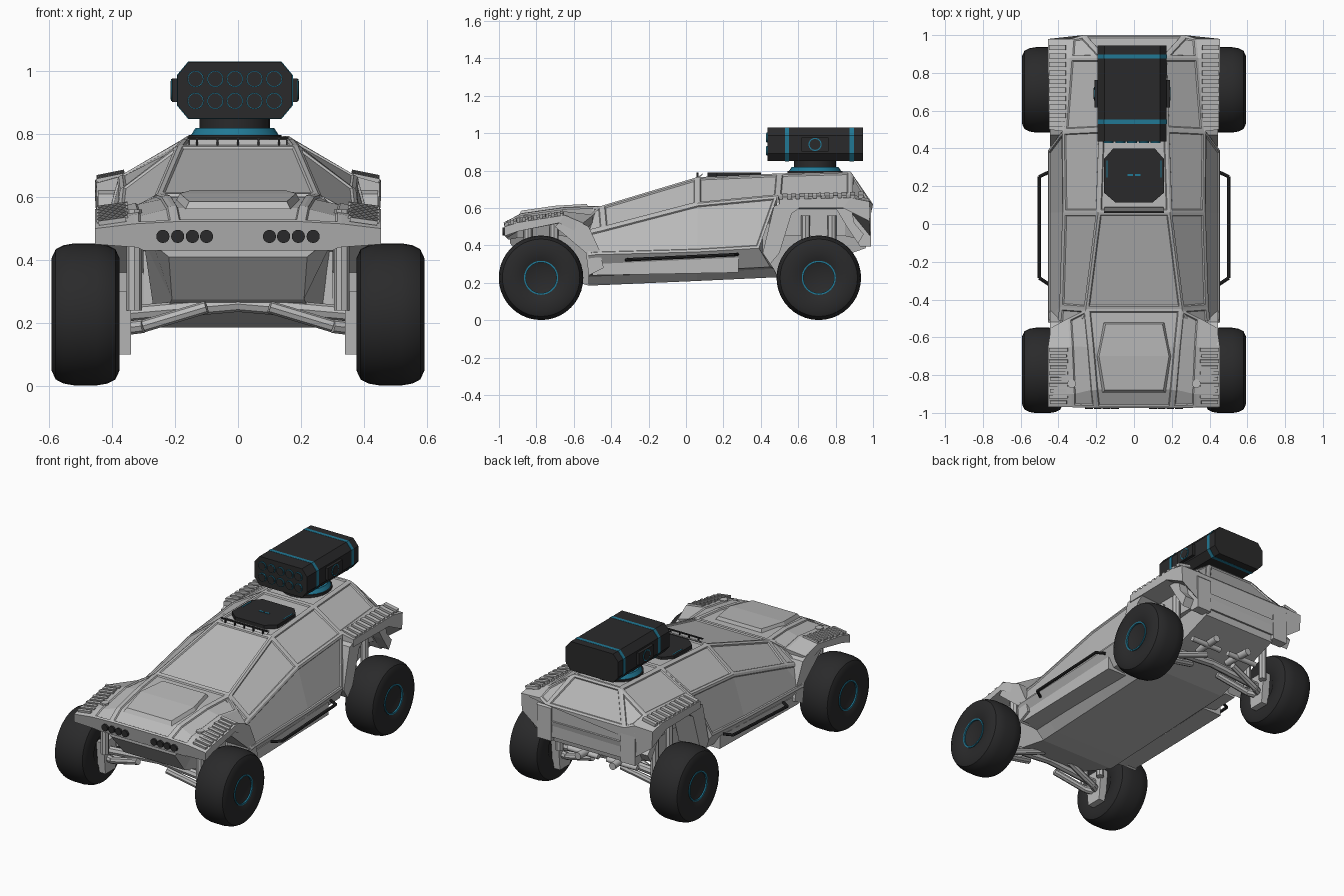
import bpy, bmesh, math
from mathutils import Vector, Matrix, Euler

cube = bpy.data.objects.get("Cube")
if cube:
    bpy.data.objects.remove(cube, do_unlink=True)


def material(name, rgb):
    m = bpy.data.materials.new(name)
    m.use_nodes = True
    m.diffuse_color = (*rgb, 1)
    m.node_tree.nodes["Principled BSDF"].inputs["Base Color"].default_value = (*rgb, 1)
    return m


GREY = material("body grey", (0.5, 0.5, 0.5))
BLACK = material("matt black", (0.023, 0.023, 0.024))
BLUE = material("accent blue", (0.015, 0.19, 0.3))


def finish(name, bm, mat, mirror=False, smooth=False):
    bmesh.ops.recalc_face_normals(bm, faces=bm.faces)
    me = bpy.data.meshes.new(name)
    bm.to_mesh(me)
    bm.free()
    me.materials.append(mat)
    ob = bpy.data.objects.new(name, me)
    bpy.context.collection.objects.link(ob)
    if mirror:
        ob.modifiers.new("mirror", "MIRROR").use_clip = False
    if smooth:
        bpy.ops.object.select_all(action="DESELECT")
        ob.select_set(True)
        bpy.context.view_layer.objects.active = ob
        bpy.ops.object.shade_smooth_by_angle(angle=math.radians(35))
    return ob


def skin(bm, rings):
    """Join closed rings into a capped solid; return its faces band by band."""
    vs = [[bm.verts.new(p) for p in r] for r in rings]
    n = len(vs[0])
    bands = [[bm.faces.new((a[i], a[(i + 1) % n], b[(i + 1) % n], b[i]))
              for a, b in zip(vs, vs[1:])] for i in range(n)]
    bm.faces.new(vs[0])
    bm.faces.new(vs[-1])
    return bands


def loft(name, halves, mat=GREY, joined=(), split=()):
    """Symmetric hull from half sections, with grooved panels on chosen bands."""
    bm = bmesh.new()
    bands = skin(bm, [h + [(-x, y, z) for x, y, z in reversed(h)] for h in halves])
    bmesh.ops.recalc_face_normals(bm, faces=bm.faces)
    last = len(bands) - 2
    groups = [bands[j] for i in joined for j in {i, last - i}]
    groups += [[f] for i in split for j in {i, last - i} for f in bands[j]]
    for g in groups:
        for width, depth in ((0.014, 0), (0.005, -0.007)):
            bmesh.ops.inset_region(bm, faces=g, thickness=width, depth=depth,
                                   use_even_offset=True, use_boundary=True)
    return finish(name, bm, mat)


def prism(name, outline, x0, x1, mat=GREY, mirror=True):
    """Side outline in y, z stretched across x."""
    bm = bmesh.new()
    skin(bm, [[(x, y, z) for y, z in outline] for x in (x0, x1)])
    return finish(name, bm, mat, mirror)


def add_rod(bm, p, q, r, r2=None, n=12):
    p, q = Vector(p), Vector(q)
    d = q - p
    m = Matrix.Translation((p + q) / 2) @ d.to_track_quat("Z", "Y").to_matrix().to_4x4()
    bmesh.ops.create_cone(bm, cap_ends=True, segments=n, radius1=r,
                          radius2=r if r2 is None else r2, depth=d.length, matrix=m)


def rods(name, items, mat=GREY, mirror=False, n=12):
    bm = bmesh.new()
    for it in items:
        add_rod(bm, *it, n=n)
    return finish(name, bm, mat, mirror, smooth=n > 8)


def boxes(name, items, mat=GREY, mirror=False, tilt=(0, 0, 0)):
    """Each item: centre, size; all share one tilt."""
    bm = bmesh.new()
    turn = Euler(tilt).to_matrix().to_4x4()
    for c, s in items:
        bmesh.ops.create_cube(bm, size=1, matrix=Matrix.Translation(c) @ turn @ Matrix.Diagonal((*s, 1)))
    return finish(name, bm, mat, mirror)


def lathe(name, profile, centre, mat, steps=40):
    """Profile of (radius, x) spun about the x axis, mirrored to both sides."""
    bm = bmesh.new()
    vs = [bm.verts.new((x, 0, r)) for r, x in profile]
    es = [bm.edges.new(e) for e in zip(vs, vs[1:])]
    bmesh.ops.spin(bm, geom=vs + es, cent=(0, 0, 0), axis=(1, 0, 0),
                   angle=math.tau, steps=steps)
    bmesh.ops.remove_doubles(bm, verts=bm.verts, dist=0.0005)
    bmesh.ops.translate(bm, verts=bm.verts, vec=centre)
    return finish(name, bm, mat, True, True)


# Cabin and middle body
loft("cabin", [
    [(.26, -.52, .185), (.31, -.52, .235), (.39, -.52, .245), (.455, -.52, .345), (.40, -.54, .47), (.27, -.50, .60)],
    [(.26, -.40, .19), (.31, -.40, .24), (.39, -.40, .25), (.455, -.49, .35), (.39, -.44, .495), (.255, -.45, .612)],
    [(.26, .06, .21), (.31, .06, .255), (.39, .06, .265), (.455, .06, .365), (.375, .06, .625), (.19, .06, .765)],
    [(.26, .49, .23), (.31, .47, .275), (.39, .45, .285), (.455, .39, .385), (.38, .49, .665), (.175, .50, .785)],
], joined=(3,), split=(4, 5))

# Hood with front fenders
loft("hood", [
    [(.30, -.48, .42), (.32, -.50, .46), (.44, -.56, .46), (.44, -.55, .52), (.35, -.50, .56), (.25, -.45, .612)],
    [(.30, -.66, .45), (.32, -.67, .52), (.455, -.68, .52), (.455, -.65, .562), (.34, -.65, .578), (.23, -.65, .605)],
    [(.30, -.90, .44), (.32, -.90, .475), (.455, -.90, .475), (.455, -.90, .522), (.33, -.90, .545), (.21, -.88, .572)],
    [(.30, -.95, .43), (.32, -.96, .44), (.455, -.97, .45), (.455, -.97, .50), (.33, -.97, .515), (.20, -.975, .522)],
], joined=(4, 5))
loft("hood_panel", [[(x + .012, y - d, z - .01), (x, y, z + .014)] for x, y, z, d in
                    ((.15, -.53, .608, -.01), (.185, -.70, .598, 0), (.155, -.88, .572, .015))])

# Rear deck with rear fenders
loft("rear_deck", [
    [(.30, .49, .45), (.31, .50, .595), (.45, .50, .60), (.45, .50, .645), (.37, .49, .667), (.175, .50, .785)],
    [(.30, .85, .45), (.31, .85, .595), (.455, .84, .60), (.455, .88, .655), (.34, .88, .672), (.16, .88, .795)],
    [(.29, .985, .42), (.34, .985, .45), (.45, .98, .53), (.455, .98, .635), (.33, .98, .64), (.27, 1.0, .62)],
], split=(4, 5))

# Underbody, nose and tail
loft("underbody", [
    [(.22, -.94, .41), (.27, -.94, .45)],
    [(.21, -.83, .275), (.30, -.82, .46)],
    [(.26, -.52, .185), (.30, -.52, .50)],
    [(.26, .49, .23), (.30, .49, .52)],
    [(.25, .72, .30), (.28, .72, .58)],
    [(.25, .96, .385), (.30, .99, .52)],
])

# Wheel arch legs
prism("front_arch_leg", [(-.70, .50), (-.64, .56), (-.52, .50), (-.46, .37), (-.44, .28),
                         (-.52, .24), (-.535, .36)], .30, .445)
prism("rear_arch_leg", [(.55, .64), (.62, .61), (.565, .57), (.50, .36), (.45, .30),
                        (.41, .36), (.47, .61)], .30, .445)
prism("rear_bumper_end", [(.84, .58), (.97, .62), (.99, .60), (.99, .395), (.93, .395), (.87, .50)],
      .24, .34)
prism("rear_fender_leg", [(.80, .60), (.88, .62), (.90, .52), (.95, .46), (.92, .41), (.86, .50)],
      .33, .40)
prism("sill_step", [(-.50, .24), (.28, .255), (.28, .335), (-.50, .30)], .30, .43)

# Fender louvres, tilted to lie on the fender tops
boxes("front_louvres", [((.40, -.665 - .031 * i, .571 - .0052 * i), (.10 - .012 * (i % 2), .017, .014))
                        for i in range(10)], mirror=True, tilt=(.16, .14, 0))
boxes("rear_louvres", [((.405, .53 + .045 * i, .659 + .0012 * i), (.09, .026, .018))
                       for i in range(10)], mirror=True, tilt=(.02, .2, 0))

# Headlights
rods("headlights", [((x, -.98, .475), (x, -.93, .475), .021) for x in (.10, .145, .192, .239)],
     BLACK, True, 16)

# Suspension, axles and tail pipes
AXLES = (("front", -.775), ("rear", .71))
for end, y in AXLES:
    items = [((0, y, .26), (.40, y, .225), .025)]
    for dy in (-.07, .07):
        items += [((.10, y + dy, .25), (.30, y + dy / 2, .19), .02),
                  ((.30, y + dy / 2, .19), (.38, y, .18), .022),
                  ((.33, y + dy, .24), (.33, y + dy, .56), .024)]
    rods(end + "_suspension", items, GREY, True, 8)
    prism(end + "_knuckle", [(y - .05, .10), (y + .05, .10), (y + .07, .30), (y - .07, .30)], .34, .39)
rods("tail_pipes", [((.11, .72, .30), (.12, .90, .30), .022), ((.03, .82, .29), (.24, .82, .29), .016)],
     GREY, True)

# Wheels
half = [(.10, .10), (.18, .1075), (.207, .095), (.22, .07), (.226, .035)]
tyre = [(0, .09), (.085, .09)] + half + [(r, -x) for r, x in reversed(half)] + [(.085, -.09), (0, -.09)]
ring = [(.082, .09), (.082, .099), (.091, .099), (.091, .09)]
for end, y in AXLES:
    lathe(end + "_wheels", tyre, (.485, y, .227), BLACK)
    lathe(end + "_hub_rings", ring, (.485, y, .227), BLUE)

# Side rails
path = [(.45, -.32, .322), (.502, -.285, .325), (.502, .25, .35), (.45, .275, .352)]
rods("side_rails", [(a, b, .009) for a, b in zip(path, path[1:])], BLACK, True, 8)

# Roof bar over the windscreen
boxes("roof_bar", [((0, .062, .788), (.32, .01, .006))]
      + [((x * .065, .062, .772), (.006, .01, .03)) for x in range(-2, 3)], BLACK)
boxes("roof_bar_plate", [((0, .077, .772), (.31, .006, .03))], GREY, tilt=(-.9, 0, 0))

# Roof hatch
loft("roof_hatch", [[(x, y, .765), (x, y, .789)] for x, y in
                    ((.10, .115), (.158, .165), (.158, .345), (.11, .40))], BLACK)
boxes("hatch_trim", [((.143, .29, .7895), (.006, .09, .003)),
                     ((.02, .26, .7895), (.03, .012, .003))], BLUE, True)

# Launcher mount
CX, CY = -.01, .69
rods("mount_foot", [((CX, CY, .77), (CX, CY, .797), .148)], BLACK, n=24)
rods("mount_cone", [((CX, CY, .797), (CX, CY, .82), .14, .125)], BLUE, n=24)
rods("mount_neck", [((CX, CY, .815), (CX, CY, .87), .112)], BLACK, n=24)


def pod(name, y0, y1, grow, mat):
    """Eight-sided launcher section between two y positions."""
    bm = bmesh.new()
    corners = [(.147, .09), (.182, .048), (.182, -.048), (.147, -.09)]
    corners += [(-x, -z) for x, z in corners]
    skin(bm, [[(CX + x * (1 + grow), y, .94 + z * (1 + grow)) for x, z in corners] for y in (y0, y1)])
    return finish(name, bm, mat)


pod("launcher_body", .437, .945, 0, BLACK)
pod("launcher_front_band", .53, .552, .012, BLUE)
pod("launcher_rear_band", .875, .897, .012, BLUE)

# Launcher pivots
for side, s in (("left", 1), ("right", -1)):
    boxes(side + "_pivot", [((CX + s * .185, CY, .94), (.03, .145, .075))], BLACK)
    rods(side + "_pivot_ring", [((CX + s * .185, CY, .94), (CX + s * .2025, CY, .94), .035)], BLUE, n=24)
    rods(side + "_pivot_cap", [((CX + s * .185, CY, .94), (CX + s * .2045, CY, .94), .029)], BLACK, n=24)

# Launch tubes
spots = [(CX + .0625 * i, z) for i in range(-2, 3) for z in (.906, .976)]
rods("tube_rings", [((x, .43, z), (x, .45, z), .0265) for x, z in spots], BLUE, n=16)
rods("launch_tubes", [((x, .428, z), (x, .45, z), .0235) for x, z in spots], BLACK, n=16)
